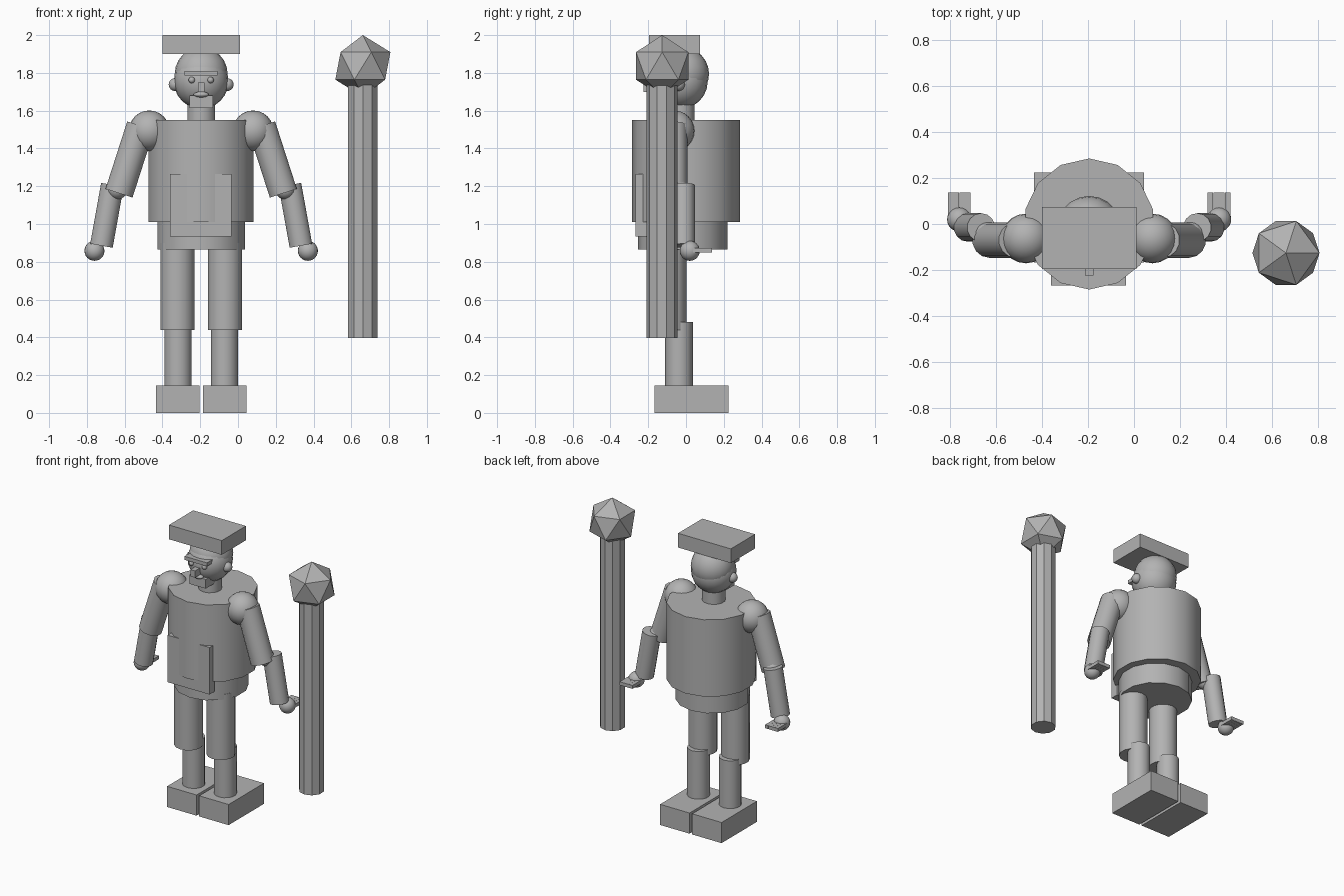
import bpy
from math import radians
from mathutils import Vector

cube = bpy.data.objects.get("Cube")
if cube:
    bpy.data.objects.remove(cube, do_unlink=True)

grey = bpy.data.materials.new("plain_grey")
grey.use_nodes = True
grey.diffuse_color = (0.45, 0.45, 0.45, 1)
grey.node_tree.nodes["Principled BSDF"].inputs["Base Color"].default_value = (0.45, 0.45, 0.45, 1)

MID = -0.195  # the figure's own mirror plane


def finish(name, smooth=True):
    ob = bpy.context.object
    ob.name = name
    ob.data.materials.append(grey)
    if smooth:
        bpy.ops.object.shade_smooth_by_angle(angle=radians(30))
    return ob


def box(name, x, y, z):
    """Box from its (min, max) range on each axis."""
    ranges = (x, y, z)
    bpy.ops.mesh.primitive_cube_add(size=1, location=[sum(r) / 2 for r in ranges])
    ob = finish(name, False)
    size = [r[1] - r[0] for r in ranges]
    for v in ob.data.vertices:
        v.co = Vector([c * s for c, s in zip(v.co, size)])
    return ob


def ball(name, loc, radius, squash=(1, 1, 1)):
    bpy.ops.mesh.primitive_uv_sphere_add(segments=20, ring_count=12, radius=radius, location=loc)
    ob = finish(name)
    ob.scale = squash
    return ob


def rod(name, start, end, radius, sides=14):
    a, b = Vector(start), Vector(end)
    bpy.ops.mesh.primitive_cylinder_add(vertices=sides, radius=radius, depth=(b - a).length,
                                        location=(a + b) / 2)
    ob = finish(name)
    tilt = Vector((0, 0, 1)).rotation_difference(b - a)
    ob.rotation_euler = tilt.to_euler()
    return ob


# Trunk
rod("torso", (MID, 0, 1.01), (MID, 0, 1.55), 0.285)
rod("hips", (MID, -0.017, 0.865), (MID, -0.017, 1.1), 0.238)
rod("neck", (MID, -0.03, 1.5), (MID, -0.03, 1.66), 0.075)
box("belly_pouch", (-0.36, -0.034), (-0.268, -0.21), (0.935, 1.265))

# Head, hair and hat
ball("head", (MID, -0.03, 1.755), 0.145)
ball("hair", (MID, -0.018, 1.795), 0.14)
box("hat", (-0.4, 0.01), (-0.195, 0.074), (1.9, 2.0))

# Face
box("brow", (MID - 0.087, MID + 0.087), (-0.19, -0.12), (1.785, 1.81))
box("nose", (MID - 0.018, MID + 0.018), (-0.224, -0.15), (1.7, 1.748))
ball("mouth", (MID, -0.165, 1.685), 0.04, (1, 0.6, 0.38))
box("beard", (MID - 0.063, MID + 0.063), (-0.17, -0.06), (1.615, 1.68))

# Paired parts
for side, s in (("right", -1), ("left", 1)):
    def at(offset, y, z):
        return (MID + s * offset, y, z)

    ball(side + "_eye", at(0.05, -0.165, 1.762), 0.017)
    ball(side + "_ear", at(0.138, -0.04, 1.738), 0.034)

    # Arm
    ball(side + "_shoulder", at(0.275, -0.063, 1.493), 0.108)
    rod(side + "_upper_arm", at(0.32, -0.07, 1.52), at(0.435, -0.07, 1.163), 0.077)
    ball(side + "_elbow", at(0.445, -0.045, 1.185), 0.055)
    rod(side + "_forearm", at(0.47, -0.015, 1.207), at(0.528, -0.015, 0.885), 0.062)
    ball(side + "_hand", at(0.565, 0.02, 0.858), 0.053)
    for i in range(4):
        x = MID + s * 0.565 - 0.05 + i * 0.025
        box(f"{side}_finger_{i + 1}", (x, x + 0.0245), (0.03, 0.137), (0.848, 0.872))

    # Leg
    rod(side + "_thigh", at(0.126, -0.09, 0.44), at(0.126, -0.09, 0.9), 0.092)
    rod(side + "_shin", at(0.123, -0.037, 0.1), at(0.123, -0.037, 0.48), 0.073)
    inner, outer = MID + s * 0.01, MID + s * 0.239
    box(side + "_shoe", (min(inner, outer), max(inner, outer)), (-0.167, 0.225), (0, 0.145))

# Staff standing beside the figure
rod("staff_shaft", (0.661, -0.128, 0.397), (0.661, -0.128, 1.78), 0.082, 10)
bpy.ops.mesh.primitive_ico_sphere_add(subdivisions=1, radius=0.163, location=(0.661, -0.126, 1.837))
finish("staff_head", False)
